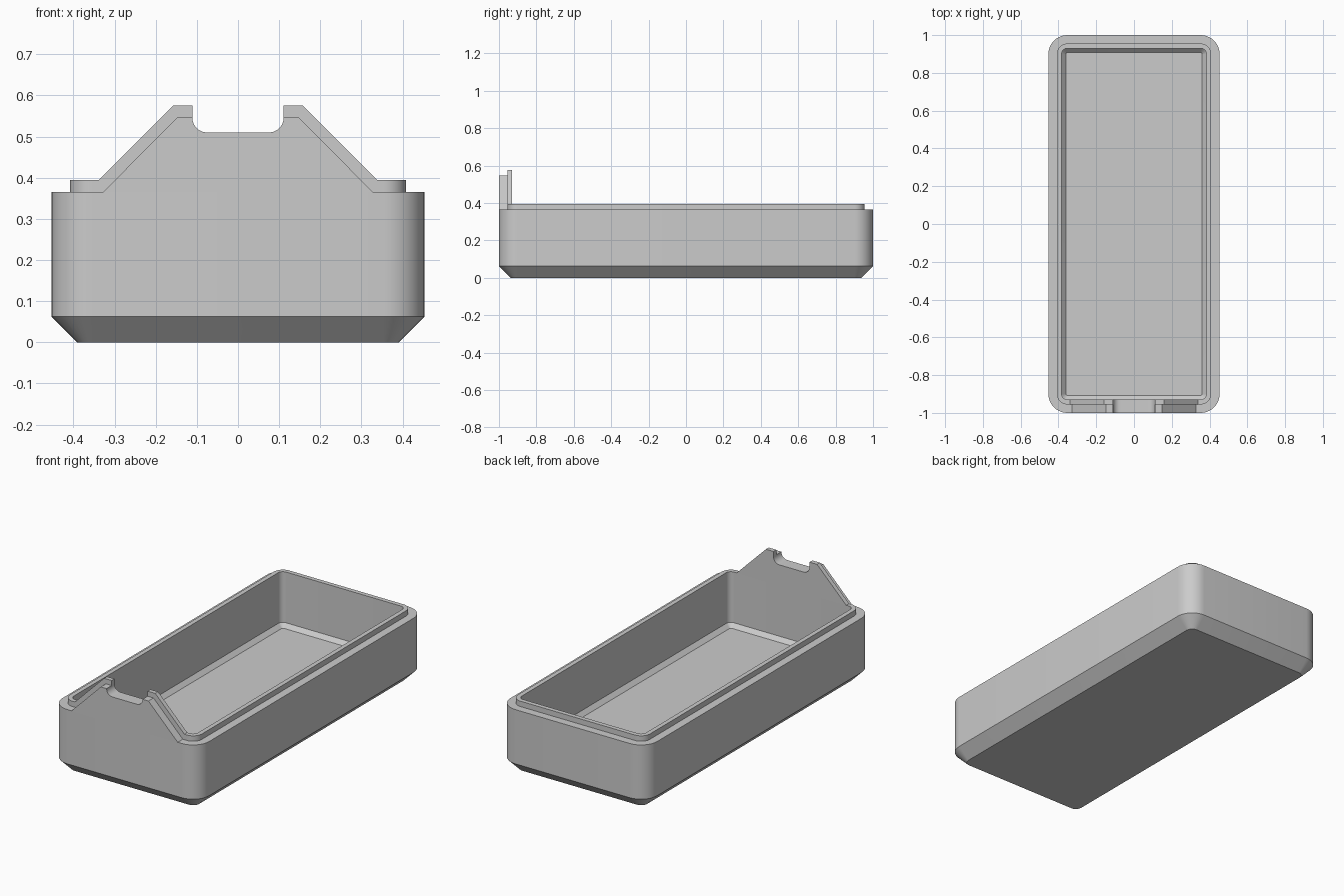
import bpy, bmesh, math

if "Cube" in bpy.data.objects:
    bpy.data.objects.remove(bpy.data.objects["Cube"])

grey = bpy.data.materials.new("plain_grey")
grey.use_nodes = True
grey.diffuse_color = (0.6, 0.6, 0.6, 1)
grey.node_tree.nodes["Principled BSDF"].inputs["Base Color"].default_value = (0.6, 0.6, 0.6, 1)

HALF_W, HALF_L = 0.453, 1.0
RIM, LIP_TOP, STEP = 0.365, 0.395, 0.045
WALL, BEVEL, FLOOR = 0.07, 0.0625, 0.09


def finish(bm, name):
    bmesh.ops.recalc_face_normals(bm, faces=bm.faces)
    mesh = bpy.data.meshes.new(name)
    bm.to_mesh(mesh)
    bm.free()
    mesh.materials.append(grey)
    ob = bpy.data.objects.new(name, mesh)
    bpy.context.collection.objects.link(ob)
    bpy.ops.object.select_all(action='DESELECT')
    ob.select_set(True)
    bpy.context.view_layer.objects.active = ob
    bpy.ops.object.shade_smooth_by_angle(angle=math.radians(30))
    return ob


def arc(cx, cy, r, start, end, steps=10):
    angles = [math.radians(start + (end - start) * i / steps) for i in range(steps + 1)]
    return [(cx + r * math.cos(a), cy + r * math.sin(a)) for a in angles]


def rounded_loop(bm, inset, radius, z):
    w, l = HALF_W - inset - radius, HALF_L - inset - radius
    pts = []
    for i, (sx, sy) in enumerate([(1, 1), (-1, 1), (-1, -1), (1, -1)]):
        pts += arc(sx * w, sy * l, radius, 90 * i, 90 * i + 90)
    return [bm.verts.new((x, y, z)) for x, y in pts]


# Tray: one loft from the underside, over the stepped lip, down to the floor
bm = bmesh.new()
sections = [
    (BEVEL, 0.0375, 0), (0, 0.1, BEVEL), (0, 0.1, RIM),
    (STEP, 0.055, RIM), (STEP, 0.055, LIP_TOP), (WALL, 0.03, LIP_TOP),
    (WALL, 0.03, FLOOR + 0.022), (WALL + 0.022, 0.01, FLOOR),
]
loops = [rounded_loop(bm, *s) for s in sections]
for low, high in zip(loops, loops[1:]):
    for i in range(len(low)):
        j = (i + 1) % len(low)
        bm.faces.new((low[i], low[j], high[j], high[i]))
bm.faces.new(loops[0])
bm.faces.new(loops[-1])
finish(bm, "tray")


# Raised front plate: two layers sharing one rounded notch
def notched_plate(name, y_front, y_back, base_z, base_x, top_z, top_x):
    notch_x, notch_z, r = 0.111, 0.51, 0.036
    half = [(base_x, base_z), (top_x, top_z), (notch_x, top_z)]
    half += arc(notch_x - r, notch_z + r, r, 0, -90)
    outline = half + [(-x, z) for x, z in reversed(half)]
    bm = bmesh.new()
    face = bm.faces.new([bm.verts.new((x, y_front, z)) for x, z in outline])
    moved = bmesh.ops.extrude_face_region(bm, geom=[face], use_keep_orig=True)["geom"]
    verts = [g for g in moved if isinstance(g, bmesh.types.BMVert)]
    bmesh.ops.translate(bm, verts=verts, vec=(0, y_back - y_front, 0))
    finish(bm, name)


notched_plate("front_plate_outer", -HALF_L, STEP - HALF_L, RIM, 0.328, 0.547, 0.147)
notched_plate("front_plate_inner", STEP - HALF_L, WALL - HALF_L, LIP_TOP, 0.338, 0.575, 0.158)
